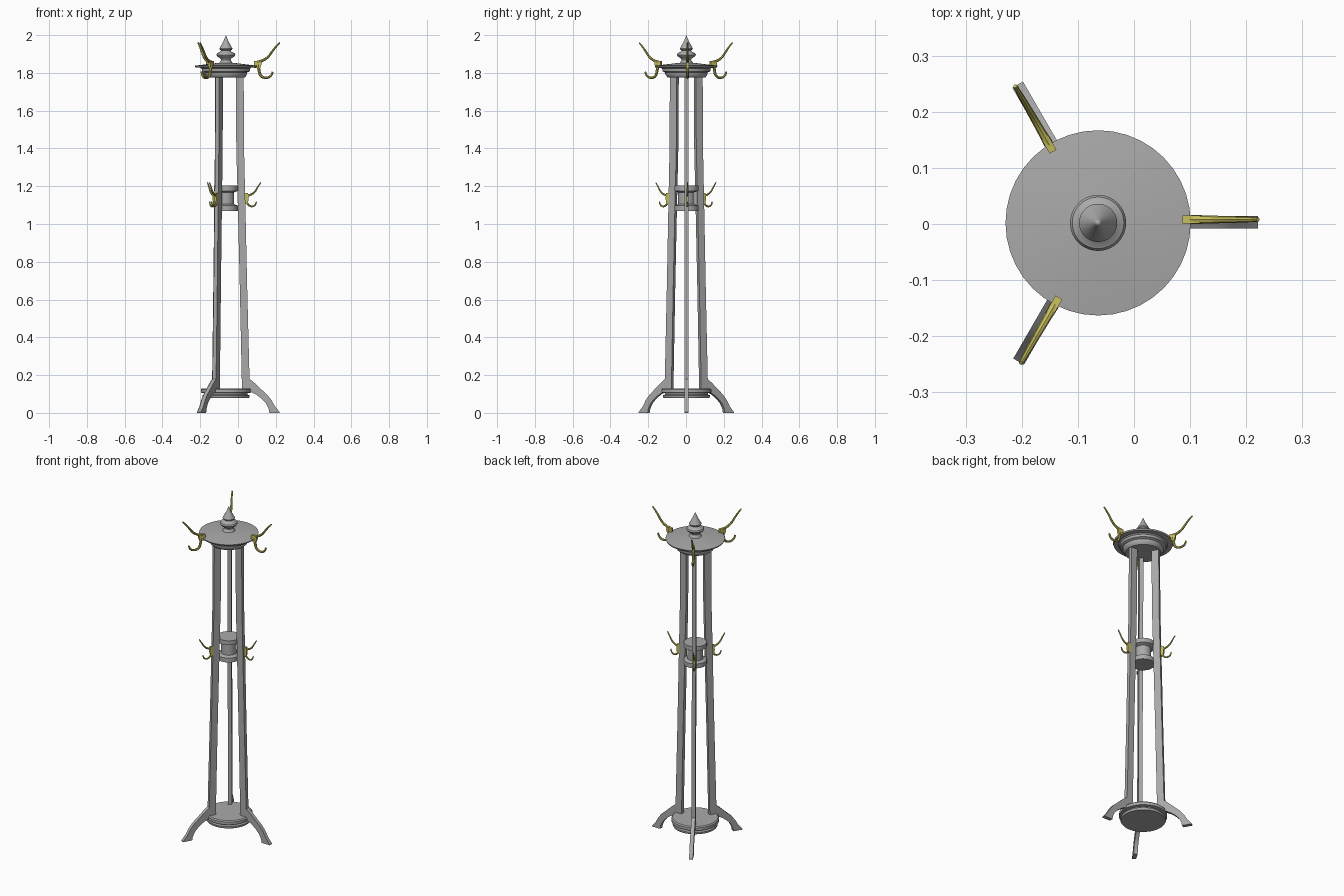
import bpy, bmesh, math
from mathutils import Matrix, Vector

if "Cube" in bpy.data.objects:
    bpy.data.objects.remove(bpy.data.objects["Cube"])

AXIS = Vector((-0.064, 0.002, 0))   # centre line of the stand


def material(name, rgb):
    m = bpy.data.materials.new(name)
    m.diffuse_color = (*rgb, 1)
    m.use_nodes = True
    m.node_tree.nodes["Principled BSDF"].inputs["Base Color"].default_value = m.diffuse_color
    return m


GREY = material("grey metal", (0.40, 0.40, 0.40))
BRASS = material("yellow brass", (0.56, 0.51, 0.11))


def finish(name, bm, mat, smooth=True):
    bmesh.ops.recalc_face_normals(bm, faces=bm.faces)
    me = bpy.data.meshes.new(name)
    bm.to_mesh(me)
    bm.free()
    me.materials.append(mat)
    ob = bpy.data.objects.new(name, me)
    bpy.context.collection.objects.link(ob)
    if smooth:
        bpy.ops.object.select_all(action='DESELECT')
        ob.select_set(True)
        bpy.context.view_layer.objects.active = ob
        bpy.ops.object.shade_smooth_by_angle(angle=math.radians(35))
    return ob


def lathe(name, profile, steps=40):
    """Turn a (radius, height) profile around the centre line."""
    bm = bmesh.new()
    vs = [bm.verts.new((r, 0, z)) for r, z in profile]
    es = [bm.edges.new(p) for p in zip(vs, vs[1:])]
    bmesh.ops.spin(bm, geom=vs + es, cent=(0, 0, 0), axis=(0, 0, 1),
                   angle=math.tau, steps=steps)
    bmesh.ops.remove_doubles(bm, verts=bm.verts, dist=1e-5)
    bm.transform(Matrix.Translation(AXIS))
    return finish(name, bm, GREY)


def placed(turn):
    return Matrix.Translation(AXIS) @ Matrix.Rotation(turn, 4, 'Z')


def slab(name, outline, thick, offset, turn, mat):
    """Extrude a (radius, height) outline sideways."""
    bm = bmesh.new()
    f = bm.faces.new([bm.verts.new((r, offset - thick / 2, z)) for r, z in outline])
    ext = bmesh.ops.extrude_face_region(bm, geom=[f])
    bmesh.ops.translate(bm, vec=(0, thick, 0),
                        verts=[v for v in ext['geom'] if isinstance(v, bmesh.types.BMVert)])
    bm.transform(placed(turn))
    return finish(name, bm, mat)


def rod(name, points, radius, offset, turn):
    """Tapered round wire through (radius, height, thickness) points."""
    cu = bpy.data.curves.new(name, 'CURVE')
    cu.dimensions = '3D'
    cu.bevel_depth = radius
    cu.bevel_resolution = 2
    cu.resolution_u = 5
    cu.use_fill_caps = True
    sp = cu.splines.new('BEZIER')
    sp.bezier_points.add(len(points) - 1)
    for bp, (r, z, t) in zip(sp.bezier_points, points):
        bp.co = (r, offset, z)
        bp.radius = t
        bp.handle_left_type = bp.handle_right_type = 'AUTO'
    cu.materials.append(BRASS)
    ob = bpy.data.objects.new(name, cu)
    ob.matrix_world = placed(turn)
    bpy.context.collection.objects.link(ob)
    bpy.ops.object.select_all(action='DESELECT')
    ob.select_set(True)
    bpy.context.view_layer.objects.active = ob
    bpy.ops.object.convert(target='MESH')
    bpy.ops.object.shade_smooth_by_angle(angle=math.radians(40))


# Turned parts
lathe("base_disc", [(0, .08), (.122, .08), (.125, .085), (.125, .093), (.114, .097),
                    (.114, .104), (.132, .107), (.132, .124), (.126, .13), (0, .13)])
lathe("middle_spool", [(0, 1.07), (.064, 1.07), (.064, 1.097), (.044, 1.105),
                       (.044, 1.168), (.064, 1.176), (.064, 1.203), (0, 1.203)])
lathe("top_disc", [(0, 1.775), (.098, 1.775), (.105, 1.782), (.112, 1.795), (.112, 1.802),
                   (.126, 1.808), (.128, 1.822), (.135, 1.828), (.162, 1.830), (.165, 1.838),
                   (.05, 1.852), (0, 1.852)])
lathe("finial", [(0, 1.85), (.036, 1.85), (.032, 1.858), (.025, 1.868), (.028, 1.876),
                 (.046, 1.888), (.050, 1.896), (.046, 1.904), (.030, 1.912), (.025, 1.918),
                 (.033, 1.924), (.034, 1.930), (.026, 1.944), (.014, 1.966),
                 (.006, 1.985), (0, 2.0)])

# Leg outline: straight post with a splayed, curved foot
LEG = [(.052, 1.79), (.094, 1.79), (.096, 1.4), (.103, 1.1), (.113, .65), (.125, .18),
       (.155, .155), (.188, .124), (.218, .097), (.241, .068), (.260, .034), (.285, .004),
       (.285, 0), (.230, 0), (.226, .022), (.212, .050), (.190, .074), (.160, .097),
       (.125, .115), (.085, .125), (.074, .65), (.063, 1.1), (.055, 1.4)]
# Hook arms as (radius, height, thickness)
TOP_UP = [(.166, 1.856, 1.3), (.195, 1.866, 1.1), (.222, 1.884, 1), (.244, 1.912, .9),
          (.262, 1.935, .8), (.285, 1.960, .6)]
TOP_DOWN = [(.172, 1.845, 1.3), (.176, 1.810, 1.2), (.186, 1.784, 1.1), (.212, 1.774, 1),
            (.238, 1.785, .9), (.248, 1.806, .8)]
MID_UP = [(.108, 1.150, 1.2), (.128, 1.154, 1.1), (.152, 1.170, 1), (.167, 1.193, .8),
          (.184, 1.220, .6)]
MID_DOWN = [(.108, 1.130, 1.2), (.114, 1.108, 1.1), (.132, 1.094, 1), (.152, 1.098, .9),
            (.162, 1.118, .7)]

for i in range(3):
    turn = i * math.tau / 3
    n = i + 1
    slab(f"leg_{n}", LEG, .022, .001, turn, GREY)
    # Upper hook pair with its bracket
    slab(f"top_hook_bracket_{n}", [(.150, 1.826), (.182, 1.826), (.188, 1.845),
                                   (.186, 1.866), (.150, 1.862)], .014, .006, turn, BRASS)
    rod(f"top_hook_upper_arm_{n}", TOP_UP, .0065, .006, turn)
    rod(f"top_hook_lower_arm_{n}", TOP_DOWN, .0065, .006, turn)
    # Smaller hook pair halfway up the leg
    slab(f"middle_hook_bracket_{n}", [(.098, 1.105), (.114, 1.105), (.120, 1.13),
                                      (.118, 1.163), (.098, 1.163)], .012, .006, turn, BRASS)
    rod(f"middle_hook_upper_arm_{n}", MID_UP, .005, .006, turn)
    rod(f"middle_hook_lower_arm_{n}", MID_DOWN, .005, .006, turn)
